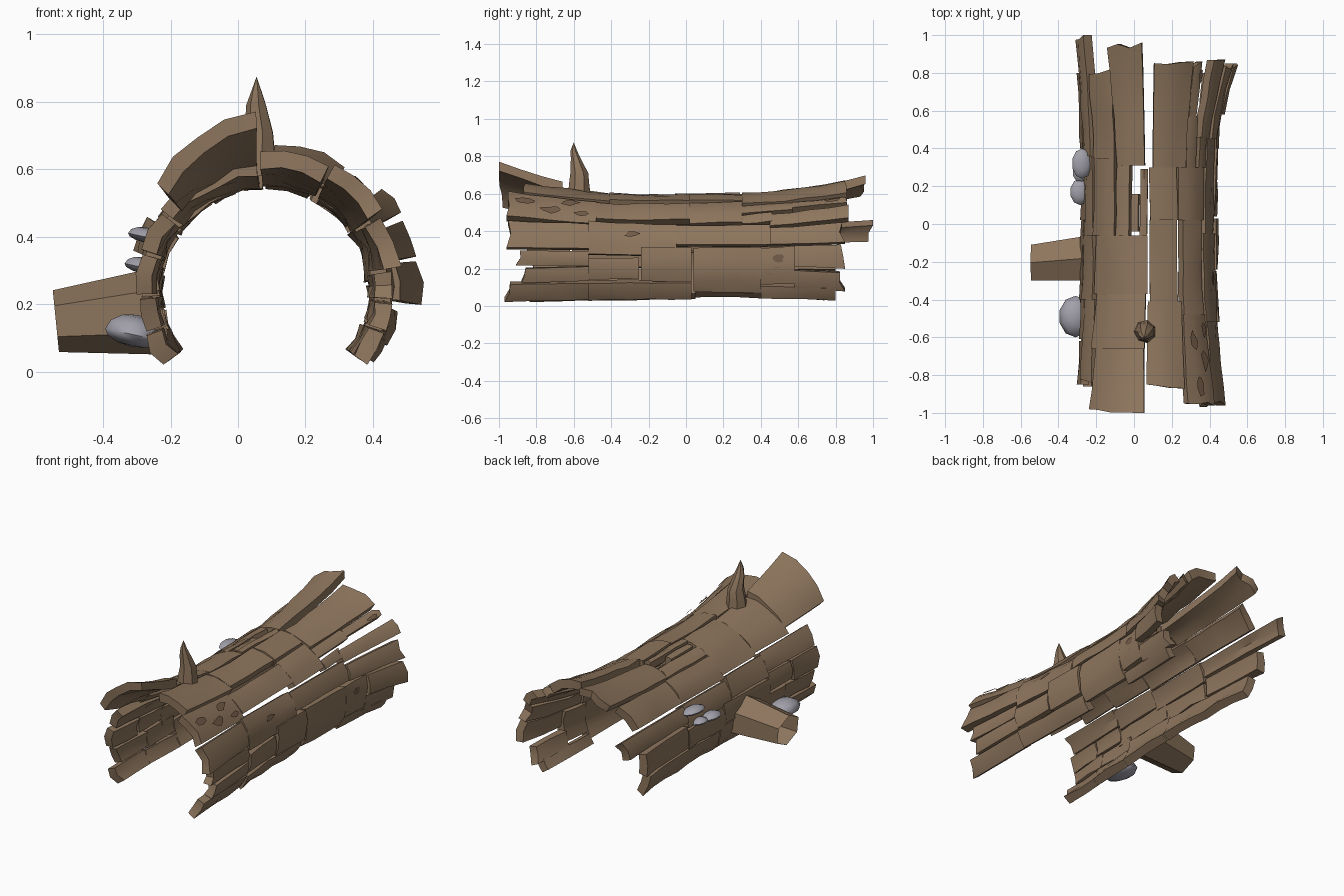
import bpy, bmesh, random
from math import sin, cos, pi, radians
from mathutils import Vector, Matrix

if "Cube" in bpy.data.objects:
    bpy.data.objects.remove(bpy.data.objects["Cube"])

random.seed(7)
CX, CZ, R = 0.08, 0.24, 0.36      # log axis and outer radius


def material(name, col):
    m = bpy.data.materials.new(name)
    m.diffuse_color = (*col, 1)
    m.use_nodes = True
    m.node_tree.nodes["Principled BSDF"].inputs["Base Color"].default_value = m.diffuse_color
    return m


BARK = material("bark", (0.27, 0.18, 0.11))
DARK = material("dark_wood", (0.17, 0.105, 0.065))
GREY = material("mushroom_grey", (0.36, 0.35, 0.40))


def finish(bm, name, mat, angle=35):
    bmesh.ops.recalc_face_normals(bm, faces=bm.faces[:])
    me = bpy.data.meshes.new(name)
    bm.to_mesh(me)
    bm.free()
    me.materials.append(mat)
    me.polygons.foreach_set("use_smooth", [True] * len(me.polygons))
    me.set_sharp_from_angle(angle=radians(angle))
    ob = bpy.data.objects.new(name, me)
    bpy.context.collection.objects.link(ob)
    return ob


def on_log(a, y, r):
    a = radians(a)
    return Vector((CX + r * sin(a), y, CZ + r * cos(a)))


def flare(y):
    return max(0, (abs(y) - 0.25) / 0.7) ** 1.7


# curved bark plank: angle range from the top (degrees, + is right), y range, end flare
def plank(name, a0, a1, y0, y1, k=0.08, t=0.05):
    k0, k1 = k if isinstance(k, tuple) else (k, k)
    nu = max(2, round((a1 - a0) / 10))
    nv = max(2, round((y1 - y0) / 0.12))
    lift = random.uniform(-0.004, 0.008)
    skew = random.uniform(-1.5, 1.5)
    ends = [(random.uniform(0, .03) * (y0 < -.8), random.uniform(0, .03) * (y1 > .8))
            for _ in range(nu + 1)]
    ends[-1 if k1 >= k0 else 0] = (0, 0)
    bm = bmesh.new()
    out, inn = [], []
    for i in range(nu + 1):
        u = i / nu
        ya, yb = y0 + ends[i][0], y1 - ends[i][1]
        ro, ri = [], []
        for j in range(nv + 1):
            v = j / nv
            y = ya + (yb - ya) * v
            a = a0 + 0.4 + (a1 - a0 - 0.8) * u + skew * (v - 0.5)
            rad = R + lift + (k0 + (k1 - k0) * u) * flare(y) + random.uniform(-.006, .006)
            if i in (0, nu):
                rad -= 0.005
            ro.append(bm.verts.new(on_log(a, y, rad)))
            ri.append(bm.verts.new(on_log(a, y, rad - t + random.uniform(-.005, .005))))
        out.append(ro)
        inn.append(ri)
    for g in (out, inn):
        for i in range(nu):
            for j in range(nv):
                bm.faces.new((g[i][j], g[i + 1][j], g[i + 1][j + 1], g[i][j + 1]))
    for j in range(nv):
        for i in (0, nu):
            bm.faces.new((out[i][j], out[i][j + 1], inn[i][j + 1], inn[i][j]))
    for i in range(nu):
        for j in (0, nv):
            bm.faces.new((out[i][j], out[i + 1][j], inn[i + 1][j], inn[i][j]))
    return finish(bm, name, BARK)


TOP = [  # crown of the log
    (-46, -3, -1.0, -.66, (.09, .16)), (-52, -3, -.66, -.37), (-54, -1, -.37, -.06),
    (-57, -31, -.06, .35), (-30, -17, -.06, .31), (-16, -9, -.04, .16), (-8, -1, -.06, .29),
    (-56, -31, .35, .82, .06), (-30, -4, .31, .96, .10),
    (-2, 28, -.87, -.41), (0, 25, -.41, .02), (0, 25, .02, .30), (3, 33, .30, .86, .10),
    (29, 56, -.96, -.48, .07), (30, 52, -.48, .02), (26, 55, .02, .30),
    (33, 44, .30, .57), (34, 42, .57, .86, .09), (46, 56, .30, .46), (48, 60, .45, .87, .13),
]
RIGHT = [
    (57, 80, -.96, -.52, .05), (55, 85, -.52, -.05), (57, 76, -.05, .45), (62, 77, .45, .85, .13),
    (81, 94, -.91, -.52, .03), (95, 108, -.88, -.52, .02), (87, 106, -.52, -.25),
    (78, 108, -.24, .03), (78, 118, .04, .40), (78, 110, .40, .58), (78, 95, .58, .85, .14),
    (98, 114, .58, .85, .05), (109, 126, -.97, -.52, .02), (109, 126, -.52, .03),
    (112, 124, .40, .80, .05),
]
LEFT = [
    (-72, -53, -.84, -.40, .03), (-76, -55, -.40, -.06), (-80, -58, -.06, .36),
    (-74, -58, .36, 1.0, .045), (-92, -73, -.85, -.62, .03), (-90, -73, -.61, -.40, .02),
    (-96, -77, -.40, .02), (-100, -81, .02, .36), (-98, -77, .37, .80, .03),
    (-109, -93, -.82, -.55, .02), (-110, -92, -.55, -.30, .02), (-126, -97, -.30, .05),
    (-126, -110, -.86, -.58, .02), (-126, -111, -.58, -.30, .02), (-124, -101, .05, .74, .03),
]
for label, rows in (("top", TOP), ("right", RIGHT), ("left", LEFT)):
    for n, row in enumerate(rows):
        plank(f"{label}_bark_{n + 1}", *row)


# peeled spots: thin irregular flakes lying on the bark
def peel(n, a, y, sa, sy, k=0.08):
    bm = bmesh.new()
    ring = []
    for i in range(7):
        w = 2 * pi * i / 7
        s = random.uniform(0.6, 1.1)
        yy = y + sy * s * sin(w)
        ring.append(bm.verts.new(on_log(a + sa * s * cos(w), yy, R + .009 + k * flare(yy))))
    bm.faces.new(ring)
    finish(bm, f"peeled_spot_{n}", DARK)


for n, s in enumerate([(40, -.85, 4, .06, .07), (47, -.72, 4, .07, .07), (37, -.62, 4, .06, .07),
                       (49, -.56, 3, .05, .07), (98, .48, 5, .05, .02), (88, .50, 4, .04, .02),
                       (67, -.29, 3, .05, .01), (40, .78, 2, .04, .09)]):
    peel(n + 1, *s)


# tube through rings of (centre, radius along axis A, radius along axis B)
def tube(name, rings, A, B, sides, tip=None, wobble=0.0):
    bm = bmesh.new()
    prev = None
    for c, ra, rb in rings:
        cur = []
        for i in range(sides):
            w = 2 * pi * (i + .5) / sides
            s = 1 + random.uniform(-wobble, wobble)
            cur.append(bm.verts.new(Vector(c) + A * ra * s * cos(w) + B * rb * s * sin(w)))
        if prev:
            for i in range(sides):
                j = (i + 1) % sides
                bm.faces.new((prev[i], prev[j], cur[j], cur[i]))
        prev = cur
    if tip:
        p = bm.verts.new(tip)
        for i in range(sides):
            bm.faces.new((prev[i], prev[(i + 1) % sides], p))
    return finish(bm, name, BARK)


X, Y, Z = Vector((1, 0, 0)), Vector((0, 1, 0)), Vector((0, 0, 1))

# hollow branch stump on the left
tube("branch_stump", [((-.23, -.18, .18), .138, .13), ((-.54, -.205, .15), .11, .092)],
     Y, (Z - X * .1).normalized(), 6)

# pointed twig on the crown
tube("crown_twig", [((.06, -.57, .58), .062, .062), ((.06, -.57, .66), .052, .056),
                    ((.063, -.57, .71), .045, .052), ((.055, -.59, .79), .030, .028),
                    ((.055, -.60, .83), .017, .018)],
     X, Y, 7, tip=(.055, -.60, .875), wobble=.06)


# shelf mushrooms: squashed domes with a flatter underside
def mushroom(n, x, y, z, rx, ry, rz):
    bm = bmesh.new()
    bmesh.ops.create_uvsphere(bm, u_segments=10, v_segments=6, radius=1)
    for v in bm.verts:
        if v.co.z < 0:
            v.co.z *= 0.6
    bmesh.ops.transform(bm, verts=bm.verts[:], matrix=Matrix.Translation((x, y, z))
                        @ Matrix.Rotation(radians(12), 4, 'Y') @ Matrix.Diagonal((rx, ry, rz, 1)))
    finish(bm, f"shelf_mushroom_{n}", GREY, 60)


mushroom(1, -.31, -.49, .11, .09, .11, .06)
mushroom(2, -.275, .32, .40, .055, .08, .028)
mushroom(3, -.285, .17, .31, .055, .07, .03)
mushroom(4, -.28, .27, .315, .045, .05, .025)
